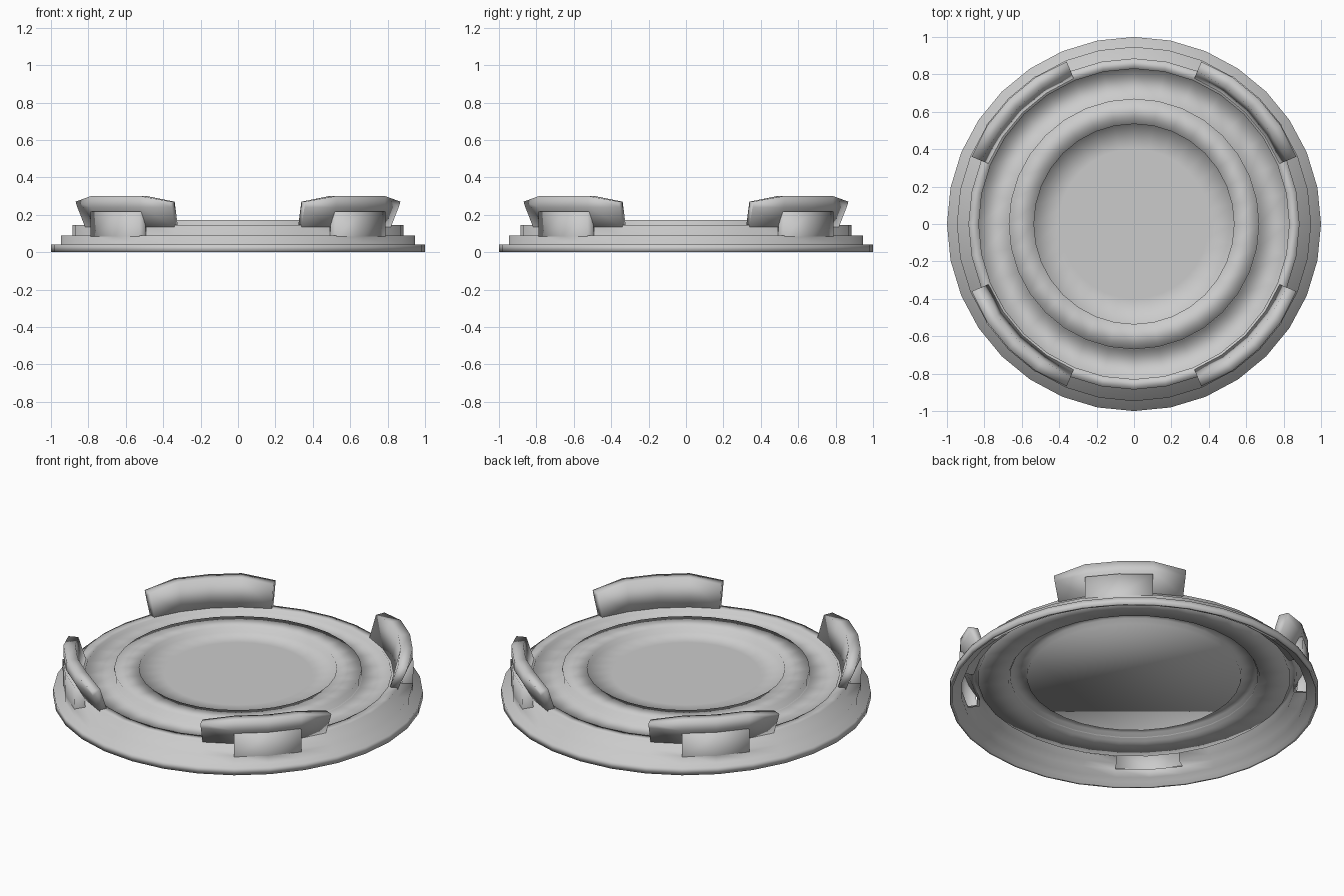
import bpy, bmesh
from math import cos, sin, radians

if "Cube" in bpy.data.objects:
    bpy.data.objects.remove(bpy.data.objects["Cube"])

SEG = 32
STEP = 360 / SEG


def point(r, deg, z):
    a = radians(deg)
    return (r * cos(a), r * sin(a), z)


def finish(name, bm, angle=None):
    bmesh.ops.recalc_face_normals(bm, faces=bm.faces)
    me = bpy.data.meshes.new(name)
    bm.to_mesh(me)
    bm.free()
    ob = bpy.data.objects.new(name, me)
    bpy.context.collection.objects.link(ob)
    bpy.ops.object.select_all(action='DESELECT')
    bpy.context.view_layer.objects.active = ob
    ob.select_set(True)
    if angle:
        bpy.ops.object.shade_smooth_by_angle(angle=radians(angle))
    else:
        bpy.ops.object.shade_smooth()
    return ob


def lathe(name, profile, is_open):
    """Revolve an (r, z) line with capped ends; is_open removes the slots behind the clips."""
    bm = bmesh.new()
    rings = [[bm.verts.new(point(r, i * STEP, z)) for i in range(SEG)] for r, z in profile]
    slots = []
    for k, (a, b) in enumerate(zip(rings, rings[1:])):
        for i in range(SEG):
            j = (i + 1) % SEG
            f = bm.faces.new((a[i], a[j], b[j], b[i]))
            if i % 8 in (3, 4) and is_open(profile[k], profile[k + 1]):
                slots.append(f)
    for ring in (rings[0], rings[-1]):
        bm.faces.new(ring)
    bmesh.ops.recalc_face_normals(bm, faces=bm.faces)
    bmesh.ops.delete(bm, geom=slots, context='FACES')
    return finish(name, bm)


def arc_solid(name, sections, angle=None):
    """Loft closed (r, z) sections placed at angles, capped at both ends."""
    bm = bmesh.new()
    loops = [[bm.verts.new(point(r, deg, z)) for r, z in sec] for deg, sec in sections]
    n = len(loops[0])
    for a, b in zip(loops, loops[1:]):
        for i in range(n):
            j = (i + 1) % n
            bm.faces.new((a[i], a[j], b[j], b[i]))
    bm.faces.new(loops[0])
    bm.faces.new(loops[-1])
    return finish(name, bm, angle)


def pocket(name, centre):
    """Thin shell behind a clip: outer wall, roof and two side walls, open below."""
    bm = bmesh.new()
    line = [(0.885, 0.085), (0.947, 0.085), (0.95, 0.218), (0.90, 0.218)]
    cols = [[bm.verts.new(point(r, centre + s * STEP, z)) for r, z in line] for s in (-1, 0, 1)]
    for a, b in zip(cols, cols[1:]):
        for i in (1, 2):
            bm.faces.new((a[i], b[i], b[i + 1], a[i + 1]))
    for c in (cols[0], cols[-1]):
        bm.faces.new(c)
    return finish(name, bm, 100)


# Round cover: recessed centre, raised ring, groove, rim, stepped skirt, thin hollow underside
lathe("cover_disc", [
    (0.40, 0.14), (0.535, 0.14), (0.535, 0.172), (0.67, 0.172), (0.67, 0.125),
    (0.83, 0.125), (0.83, 0.145), (0.885, 0.145), (0.885, 0.09), (0.947, 0.09),
    (0.947, 0.042), (1.0, 0.042), (1.0, 0.0), (0.985, 0.0), (0.985, 0.03),
    (0.935, 0.03), (0.935, 0.08), (0.872, 0.08), (0.872, 0.133), (0.845, 0.133),
    (0.845, 0.11), (0.68, 0.11), (0.66, 0.15), (0.585, 0.15), (0.58, 0.12),
], lambda p, q: min(p[0], q[0]) > 0.87 and max(p[0], q[0]) < 0.95
    and min(p[1], q[1]) > 0.07)

# Four flared clips with a pocket behind each, on the diagonals
end = [(0.84, 0.135), (0.885, 0.27), (0.94, 0.27), (0.93, 0.24), (0.885, 0.135)]
mid = [(0.84, 0.135), (0.88, 0.30), (0.945, 0.30), (0.945, 0.24), (0.885, 0.135)]
for k in range(4):
    c = 45 + 90 * k
    arc_solid(f"clip_{k + 1}", [(c + s * STEP, end if abs(s) == 2 else mid)
                                for s in range(-2, 3)])
    pocket(f"clip_pocket_{k + 1}", c)
